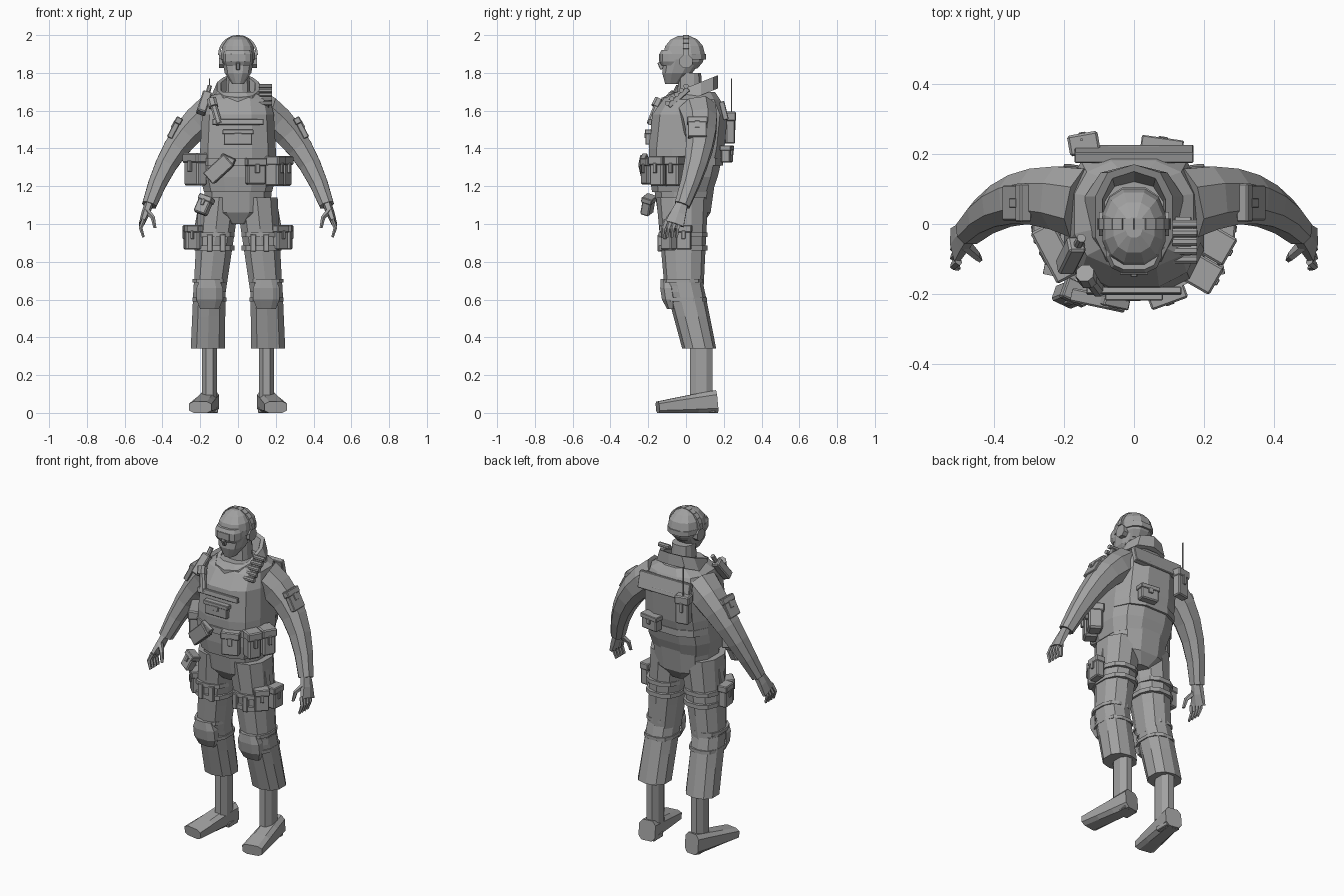
import bpy, bmesh, math
from mathutils import Vector, Matrix, Euler

old_cube = bpy.data.objects.get("Cube")
if old_cube:
    bpy.data.objects.remove(old_cube, do_unlink=True)

grey = (.36, .36, .36, 1)
material = bpy.data.materials.new("plain grey")
material.use_nodes = True
material.diffuse_color = grey
material.node_tree.nodes["Principled BSDF"].inputs["Base Color"].default_value = grey


def finish(name, bm):
    """Turn a bmesh into a flat shaded object."""
    bmesh.ops.recalc_face_normals(bm, faces=bm.faces)
    mesh = bpy.data.meshes.new(name)
    bm.to_mesh(mesh)
    bm.free()
    mesh.materials.append(material)
    obj = bpy.data.objects.new(name, mesh)
    bpy.context.scene.collection.objects.link(obj)


def rounded_outline(sides, power):
    """Superellipse outline that reaches exactly one unit on both axes."""
    outline = []
    for index in range(sides):
        angle = math.tau * (index + .5) / sides
        outline.append([math.copysign(abs(c) ** (2 / power), c) for c in (math.cos(angle), math.sin(angle))])
    widest = max(u for u, v in outline)
    deepest = max(v for u, v in outline)
    return [(u / widest, v / deepest) for u, v in outline]


def skin(name, rings, sides, power, slope=0, flip=1):
    """Join rings of (centre, width axis, depth axis) into a capped surface."""
    bm = bmesh.new()
    loops = []
    for centre, width, depth in rings:
        loop = []
        for u, v in rounded_outline(sides, power):
            point = centre + width * u + depth * v
            loop.append(bm.verts.new((point.x * flip, point.y, point.z + slope * point.y)))
        loops.append(loop)
    for lower, upper in zip(loops, loops[1:]):
        for index in range(sides):
            bm.faces.new((lower[index - 1], lower[index], upper[index], upper[index - 1]))
    bm.faces.new(loops[0])
    bm.faces.new(loops[-1])
    finish(name, bm)


def column(name, profile, x=0, y=0, lean=0, sides=12, power=2.5, slope=0, flip=1):
    """Level rings of (height, half width, half depth), leaning along y as they rise."""
    base = profile[0][0]
    rings = [(Vector((x, y + lean * (height - base), height)), Vector((width, 0, 0)), Vector((0, depth, 0)))
             for height, width, depth in profile]
    skin(name, rings, sides, power, slope, flip)


def tube(name, start, end, radius, end_radius=None, via=None, ratio=1, end_ratio=None,
         steps=1, sides=8, power=2.3, level=False, flip=1):
    """Tapered tube along a line, or a curve pulled towards the via point."""
    start, end = Vector(start), Vector(end)
    middle = Vector(via) if via else (start + end) / 2
    end_radius = end_radius or radius
    end_ratio = end_ratio or ratio
    rings = []
    for step in range(steps + 1):
        t = step / steps
        centre = start.lerp(middle, t).lerp(middle.lerp(end, t), t)
        heading = (middle - start).lerp(end - middle, t).normalized()
        if level:
            heading = Vector((0, 0, 1))
        along_y = abs(heading.y) > .7
        axis = Vector((1, 0, 0)) if along_y or level else Vector((0, 1, 0))
        width = (axis - heading * axis.dot(heading)).normalized()
        size = radius + (end_radius - radius) * t
        depth = heading.cross(width) * size * (ratio + (end_ratio - ratio) * t)
        rings.append((centre, width * size, depth))
    skin(name, rings, sides, power, flip=flip)


def box(name, centre, size, pitch=0, roll=0, turn=0, flip=1):
    """Chamfered box, rotated in degrees."""
    bm = bmesh.new()
    bmesh.ops.create_cube(bm, size=1)
    bmesh.ops.scale(bm, vec=size, verts=bm.verts)
    bmesh.ops.bevel(bm, geom=bm.edges[:], offset=min(size) / 8, segments=1, affect="EDGES")
    rotation = Euler([math.radians(angle) for angle in (pitch, roll, turn)]).to_matrix().to_4x4()
    bm.transform(Matrix.Diagonal((flip, 1, 1, 1)) @ Matrix.Translation(centre) @ rotation)
    finish(name, bm)


def pouch(name, centre, size, pitch=0, roll=0, turn=0, flip=1):
    """Box with an overhanging flap and a buckle tab on its outer face."""
    width, depth, height = size
    pose = dict(pitch=pitch, roll=roll, turn=turn, flip=flip)
    rotation = Euler([math.radians(angle) for angle in (pitch, roll, turn)]).to_matrix()
    flap_centre = Vector(centre) + rotation @ Vector((0, 0, height * .35))
    tab_centre = Vector(centre) + rotation @ Vector((0, -depth / 2, height * .1))
    box(name, centre, size, **pose)
    box(name + "_flap", flap_centre, (width * 1.1, depth * 1.2, height * .3), **pose)
    box(name + "_tab", tab_centre, (width / 4, depth / 3, height / 3), **pose)


def around(angle, height, reach, x=0):
    """Point at an angle around a vertical line, counted from the front towards the left."""
    angle = math.radians(angle)
    return Vector((x + math.sin(angle) * reach, -math.cos(angle) * reach, height))


# Armoured vest, hips and collar
column("vest", [(1.17, .18, .16), (1.25, .2, .18), (1.4, .2, .2), (1.58, .19, .2),
                (1.66, .17, .15), (1.7, .1, .12)], y=-.02, lean=.1, power=2.7)
column("hips", [(1, .07, .1), (1.06, .17, .14), (1.2, .18, .16)], y=-.01)
column("belt", [(1.31, .2, .2), (1.35, .2, .2)], y=-.005, power=2.8)
column("collar", [(1.65, .14, .15), (1.72, .11, .15), (1.72, .09, .13), (1.65, .08, .1)],
       y=.02, sides=10, slope=.4)
box("back_yoke", (0, .2, 1.6), (.34, .03, .1), pitch=14)
box("chest_panel", (0, -.19, 1.54), (.27, .02, .03), pitch=-8)
pouch("chest_pouch", (0, -.2, 1.46), (.15, .03, .08))

# Head, goggles and headset
dome = [math.radians(angle) for angle in range(-50, 90, 25)]
column("skull", [(1.9 + math.sin(a) / 10, .09 * math.cos(a), .11 * math.cos(a)) for a in dome], y=-.01)
column("jaw", [(1.74, .03, .04), (1.8, .07, .08), (1.9, .09, .11)], y=-.07, lean=.4)
column("neck", [(1.6, .07, .07), (1.8, .06, .06)], y=.02)
column("goggles", [(1.84, .07, .07), (1.86, .08, .08), (1.9, .08, .08), (1.92, .07, .07)], y=-.06, power=3)
box("goggle_lens", (0, -.14, 1.88), (.08, .008, .04))
column("goggle_strap", [(1.87, .09, .115), (1.9, .09, .115)], y=-.01)
box("nose", (0, -.13, 1.84), (.02, .03, .04), pitch=25)
band = [Vector((math.cos(a), 0, math.sin(a))) / 10 for a in (math.pi * k / 10 for k in range(11))]
for index, (low, high) in enumerate(zip(band, band[1:])):
    crown = Vector((0, 0, 1.895))
    tube(f"headset_band_{index}", crown + low, crown + high, .015, ratio=.4, sides=4)

for side, flip in (("left", 1), ("right", -1)):
    tube(side + "_ear_cup", (.07, 0, 1.86), (.1, 0, 1.86), .034, flip=flip)

    # Arms and hands
    tube(side + "_arm", (.14, .06, 1.59), (.47, -.02, 1.1), .1, .04, via=(.35, .12, 1.46),
         ratio=.95, steps=6, flip=flip)
    tube(side + "_palm", (.47, -.02, 1.11), (.51, -.06, 1), .03, .05, ratio=.8, end_ratio=.3,
         steps=2, sides=6, flip=flip)
    for finger in range(4):
        y = -.03 - finger / 40
        tube(f"{side}_finger_{finger}", (.5, y, 1.02), (.5, y - .02, .93), .012, .007,
             via=(.53, y - .02, .98), steps=2, sides=5, flip=flip)
    tube(side + "_thumb", (.48, -.06, 1.07), (.44, -.1, .98), .015, .008,
         via=(.44, -.1, 1.04), steps=2, sides=5, flip=flip)
    pouch(side + "_sleeve_pouch", (.335, .06, 1.51), (.1, .03, .12), pitch=-28, turn=90, flip=flip)

    # Trousers, boots and straps
    tube(side + "_thigh", (.1, -.02, 1.14), (.15, -.01, .64), .11, .085, ratio=1.25, end_ratio=1.2,
         steps=3, sides=10, level=True, flip=flip)
    tube(side + "_shin", (.15, -.01, .68), (.16, .07, .34), .085, .09, ratio=1.2, end_ratio=1,
         steps=2, sides=10, level=True, flip=flip)
    tube(side + "_boot_shaft", (.15, .08, .36), (.15, .08, .08), .04, ratio=1.5, level=True, flip=flip)
    tube(side + "_foot", (.15, .16, .06), (.2, -.15, .03), .05, .06, ratio=1.2, end_ratio=.5,
         steps=3, power=3.5, flip=flip)
    box(side + "_heel", (.15, .11, .015), (.09, .09, .03), flip=flip)
    for index, height in enumerate((.86, .93)):
        column(f"{side}_thigh_strap_{index}", [(height, .106, .13), (height + .025, .106, .13)],
               x=.125, y=-.015, flip=flip)
    for index, height in enumerate((.59, .69)):
        column(f"{side}_knee_strap_{index}", [(height, .09, .108), (height + .02, .09, .108)],
               x=.15, y=.12 - height / 5, flip=flip)
    column(side + "_knee_pad", [(.55, .05, .02), (.6, .07, .04), (.66, .07, .04), (.71, .05, .03)],
           x=.15, y=-.08, lean=-.15, sides=8, flip=flip)

    # Thigh rig
    for part, angle in (("front", 45), ("rear", 85)):
        pouch(f"{side}_thigh_{part}_pouch", around(angle, .93, .13, x=.13), (.08, .05, .13),
              turn=angle, flip=flip)
    box(side + "_thigh_hanger", (.21, -.03, 1.04), (.02, .04, .14), roll=-10, flip=flip)
    for index, x in enumerate((.08, .15)):
        box(f"{side}_thigh_buckle_{index}", (x, -.14, .9), (.03, .02, .09), flip=flip)

# Waist pouches
pouch("front_pouch", around(25, 1.28, .22), (.1, .05, .14), turn=20)
for index, angle in enumerate((54, 76)):
    pouch(f"magazine_pouch_{index}", around(angle, 1.28, .24), (.08, .08, .16), turn=60)
pouch("side_pouch", around(-70, 1.29, .24), (.15, .06, .17), turn=-62)
box("holster", around(-25, 1.29, .24), (.15, .04, .08), roll=-42, turn=-12)
box("holster_grip", around(-14, 1.34, .23), (.08, .03, .04), roll=25, turn=-12)
pouch("hanging_pouch", around(-42, 1.1, .27), (.07, .05, .1), pitch=-18, roll=18, turn=-25)

# Shoulder gear
box("shoulder_radio", (-.18, -.09, 1.64), (.05, .05, .13), pitch=-32, roll=18)
tube("shoulder_radio_knob", (-.16, -.06, 1.69), (-.15, -.04, 1.73), .012)
tube("torch_body", (-.1, -.19, 1.53), (-.13, -.15, 1.63), .018)
tube("torch_head", (-.13, -.16, 1.62), (-.14, -.14, 1.66), .025)
for shell in range(5):
    spot = Vector((.11, -.1, 1.64)) + Vector((0, 1, .9)) * shell / 40
    tube(f"shell_{shell}", spot, spot + Vector((.07, 0, 0)), .012)
box("shell_holder", (.14, -.04, 1.67), (.05, .14, .03), pitch=41)

# Back gear
pouch("back_radio", around(212, 1.51, .27), (.08, .05, .17), turn=190)
tube("antenna", (-.15, .24, 1.58), (-.15, .24, 1.77), .003, sides=4)
pouch("back_pouch", around(160, 1.37, .23), (.11, .05, .09), turn=172)
